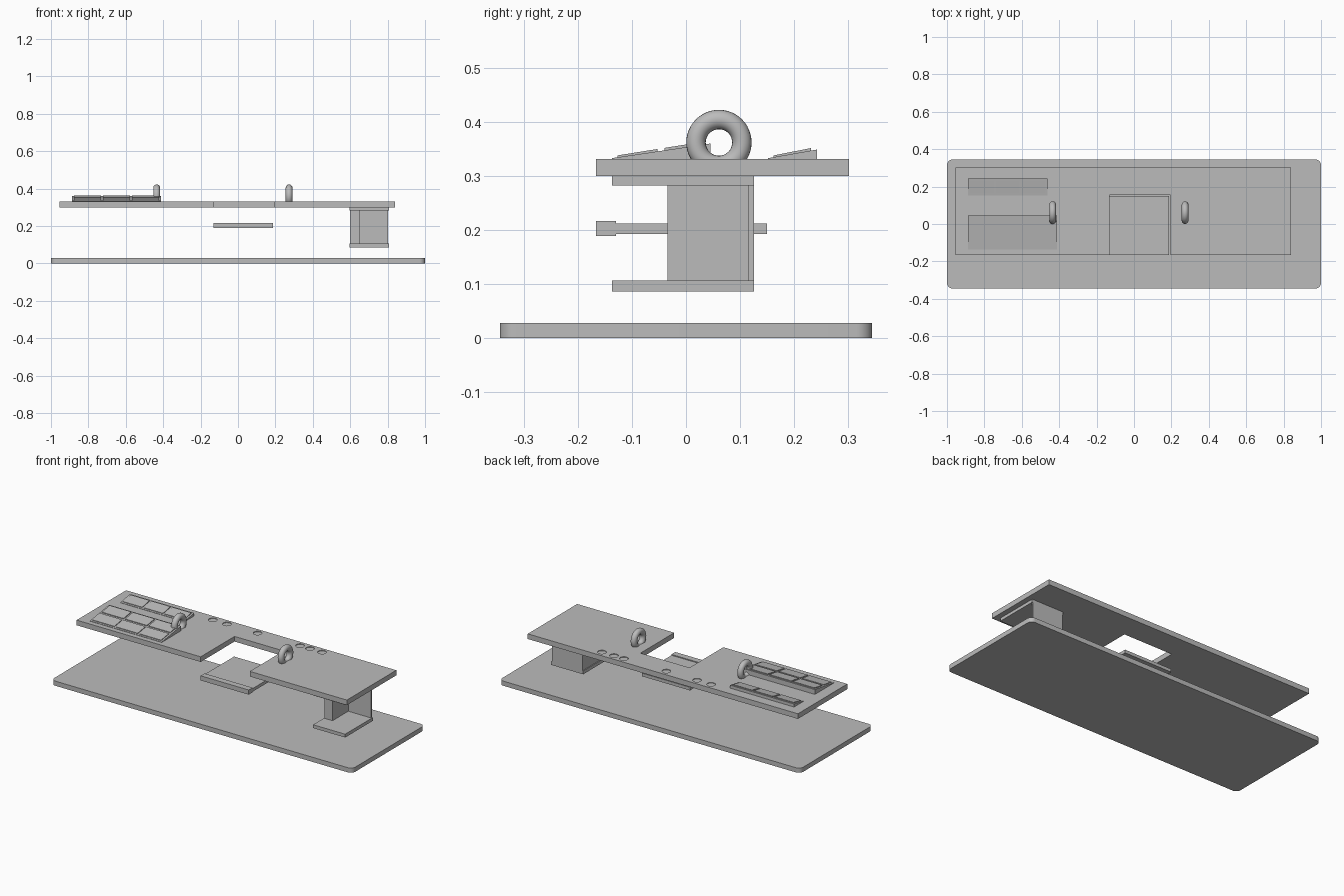
import bpy, bmesh
from math import pi, radians

if "Cube" in bpy.data.objects:
    bpy.data.objects.remove(bpy.data.objects["Cube"])

GREY = (0.5, 0.5, 0.5, 1)
grey = bpy.data.materials.new("plain grey")
grey.use_nodes = True
grey.diffuse_color = GREY
grey.node_tree.nodes["Principled BSDF"].inputs["Base Color"].default_value = GREY


def finish(name, bm):
    bmesh.ops.recalc_face_normals(bm, faces=bm.faces)
    mesh = bpy.data.meshes.new(name)
    bm.to_mesh(mesh)
    bm.free()
    mesh.materials.append(grey)
    ob = bpy.data.objects.new(name, mesh)
    bpy.context.collection.objects.link(ob)
    return ob


def prism(name, points, offset):
    """Extrude a flat outline along an offset."""
    bm = bmesh.new()
    face = bm.faces.new([bm.verts.new(p) for p in points])
    new = bmesh.ops.extrude_face_region(bm, geom=[face])["geom"]
    bmesh.ops.translate(bm, vec=offset, verts=[v for v in new if isinstance(v, bmesh.types.BMVert)])
    return finish(name, bm)


def box(name, x, y, z):
    return prism(name, [(x[0], y[0], z[0]), (x[1], y[0], z[0]),
                        (x[1], y[1], z[0]), (x[0], y[1], z[0])], (0, 0, z[1] - z[0]))


def smooth(ob):
    bpy.ops.object.select_all(action="DESELECT")
    ob.select_set(True)
    bpy.context.view_layer.objects.active = ob
    bpy.ops.object.shade_smooth_by_angle(angle=radians(35))


# Floor base with rounded corners
base = box("floor_base", (-1, 1), (-0.345, 0.345), (0, 0.028))
bm = bmesh.new()
bm.from_mesh(base.data)
uprights = [e for e in bm.edges if abs(e.verts[0].co.z - e.verts[1].co.z) > 0.01]
bmesh.ops.bevel(bm, geom=uprights, offset=0.03, segments=8, profile=0.5, affect="EDGES")
bm.to_mesh(base.data)
bm.free()
smooth(base)

# Desk top with a seat cutout in the front
LEFT, RIGHT, FRONT, BACK = -0.955, 0.84, -0.167, 0.302
TOP = 0.331
outline = [(LEFT, FRONT), (-0.131, FRONT), (-0.131, 0.154), (0.195, 0.154),
           (0.195, FRONT), (RIGHT, FRONT), (RIGHT, BACK), (LEFT, BACK)]
desk = prism("desk_top", [(x, y, 0.3) for x, y in outline], (0, 0, TOP - 0.3))

# Shallow round recesses along the back of the desk
bm = bmesh.new()
for x in (-0.35, -0.257, -0.053, 0.229, 0.295, 0.375):
    ret = bmesh.ops.create_cone(bm, cap_ends=True, segments=24, radius1=0.024, radius2=0.024, depth=0.02)
    bmesh.ops.translate(bm, vec=(x, 0.262, TOP + 0.006), verts=ret["verts"])
cutter = finish("recess_cutter", bm)
cutter.hide_render = True
mod = desk.modifiers.new("recesses", "BOOLEAN")
mod.operation, mod.solver, mod.object = "DIFFERENCE", "EXACT", cutter
bpy.context.view_layer.objects.active = desk
bpy.ops.object.modifier_apply(modifier=mod.name)
bpy.data.objects.remove(cutter)

# Upright rings standing in the desk
for side, x in (("right", -0.435), ("left", 0.273)):
    bpy.ops.mesh.primitive_torus_add(major_radius=0.0425, minor_radius=0.018, major_segments=48,
                                     minor_segments=20, location=(x, 0.061, 0.362),
                                     rotation=(0, pi / 2, 0))
    ring = bpy.context.object
    ring.name = side + "_ring"
    ring.data.materials.append(grey)
    smooth(ring)


# Sloped control panels with raised keys
def panel(name, x, y, rise, rows, key_len, margin):
    slope = rise / (y[1] - y[0])
    wide = x[1] - x[0]
    prism(name, [(x[0], y[0], TOP), (x[0], y[1], TOP), (x[0], y[1], TOP + rise),
                 (x[0], y[0], TOP + 0.002)], (wide, 0, 0))
    gap = 0.011
    key_wide = (wide - 4 * gap) / 3
    for row, start in enumerate(rows):
        for col in range(3):
            kx = x[0] + gap + col * (key_wide + gap)
            z0, z1 = (TOP + slope * (v - y[0]) for v in (start, start + key_len))
            prism(f"{name}_key_{row}_{col}",
                  [(kx, start, z0), (kx, start + key_len, z1),
                   (kx, start + key_len, z1 + margin), (kx, start, z0 + margin)],
                  (key_wide, 0, 0))


panel("large_panel", (-0.888, -0.411), (-0.137, 0.045), 0.029, (-0.127, -0.04), 0.074, 0.0055)
panel("small_panel", (-0.888, -0.462), (0.152, 0.243), 0.018, (0.162,), 0.07, 0.005)

# Hanging tray with a thicker front rest
box("hanging_tray", (-0.131, 0.188), (-0.14, 0.15), (0.1925, 0.2115))
box("tray_front_rest", (-0.131, 0.188), (-0.167, -0.13), (0.189, 0.217))

# Open cabinet under the desk
for name, z in (("cabinet_floor", (0.086, 0.106)), ("cabinet_ceiling", (0.282, 0.3))):
    box(name, (0.595, 0.808), (-0.137, 0.126), z)
box("cabinet_back", (0.6, 0.802), (0.115, 0.126), (0.106, 0.282))
box("cabinet_side", (0.6, 0.652), (-0.034, 0.115), (0.106, 0.282))
